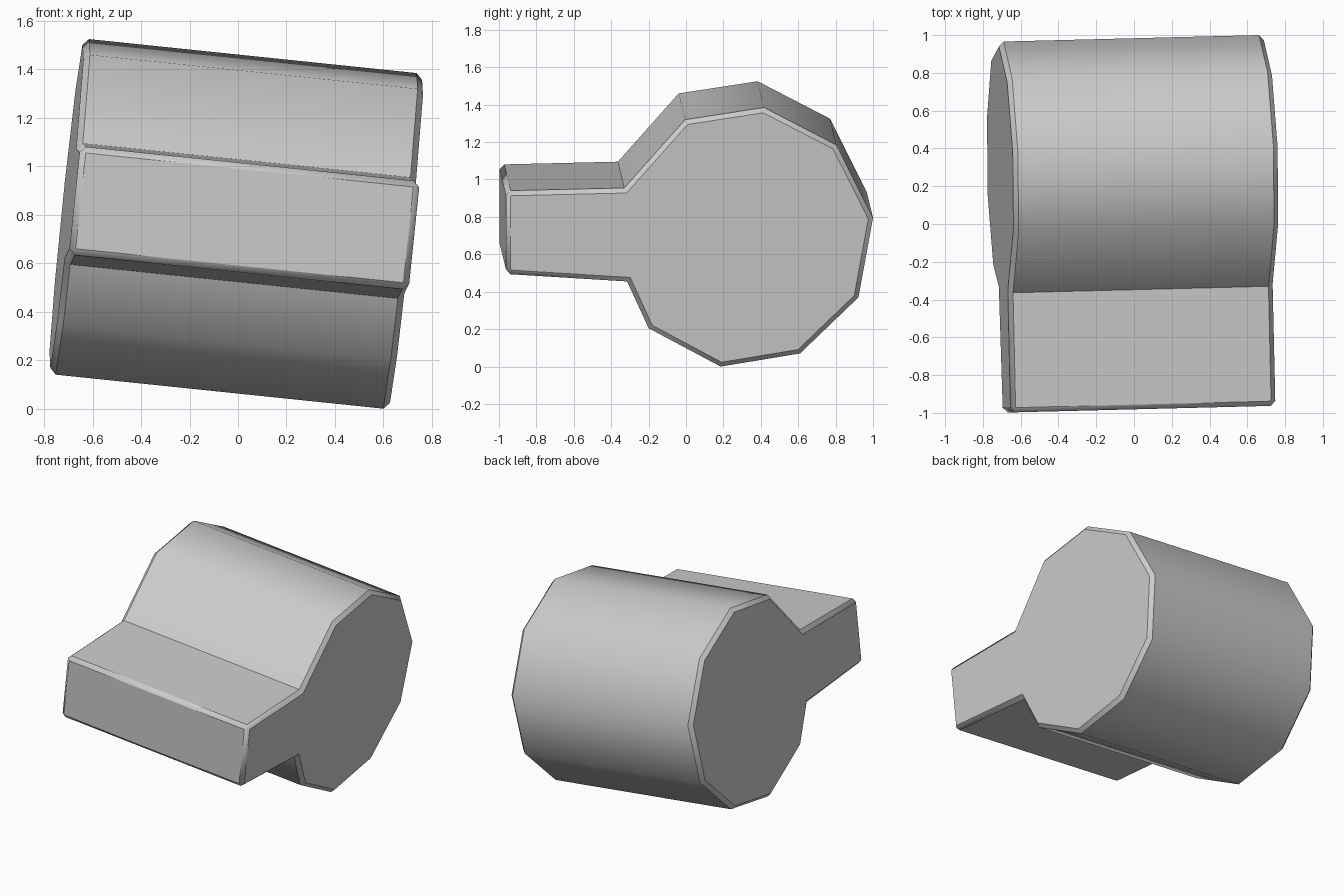
import bpy
import bmesh
from mathutils import Vector

cube = bpy.data.objects.get("Cube")
if cube:
    bpy.data.objects.remove(cube, do_unlink=True)

grey = bpy.data.materials.new("plain_grey")
grey.use_nodes = True
grey.diffuse_color = (0.6, 0.6, 0.6, 1)
grey.node_tree.nodes["Principled BSDF"].inputs["Base Color"].default_value = (0.6, 0.6, 0.6, 1)

# Middle cross-section (y, z): rectangular tongue joined to a ten-sided barrel
PROFILE = [(-0.98, 1.01), (-0.347, 1.025), (-0.022, 1.39), (0.4, 1.455),
           (0.787, 1.255), (0.983, 0.865), (0.905, 0.44), (0.593, 0.14),
           (0.168, 0.07), (-0.217, 0.275), (-0.332, 0.525), (-0.98, 0.565)]
AXIS = Vector((1.35, 0.034, -0.14)).normalized()
CENTRE = Vector((0, 0, 0.765))
HALF_LENGTH = 0.705
BEVEL = 0.025


def section_point(y, z):
    """Place a profile point on the plane square to the tilted axis."""
    x = -(AXIS.y * y + AXIS.z * (z - CENTRE.z)) / AXIS.x
    return Vector((x, y, z))


# Extrude the cross-section along the tilted axis
bm = bmesh.new()
start = [bm.verts.new(section_point(y, z) - AXIS * HALF_LENGTH) for y, z in PROFILE]
cap = bm.faces.new(start)
extruded = bmesh.ops.extrude_face_region(bm, geom=[cap], use_keep_orig=True)
moved = [v for v in extruded["geom"] if isinstance(v, bmesh.types.BMVert)]
bmesh.ops.translate(bm, verts=moved, vec=AXIS * HALF_LENGTH * 2)
bmesh.ops.recalc_face_normals(bm, faces=bm.faces)
bm.normal_update()

# Chamfer both end rims and the two long edges of the tongue
rim = {e for f in bm.faces if abs(f.normal.dot(AXIS)) > 0.9 for e in f.edges}
tongue = {e for e in bm.edges if all(v.co.y < -0.9 for v in e.verts)}
bmesh.ops.bevel(bm, geom=list(rim | tongue), offset=BEVEL, segments=1,
                affect='EDGES', profile=0.5)

mesh = bpy.data.meshes.new("barrel_block")
bm.to_mesh(mesh)
bm.free()
mesh.materials.append(grey)
block = bpy.data.objects.new("barrel_block", mesh)
bpy.context.collection.objects.link(block)

# Smooth barrel with crisp rims
bpy.context.view_layer.objects.active = block
block.select_set(True)
bpy.ops.object.shade_smooth_by_angle(angle=0.75)
